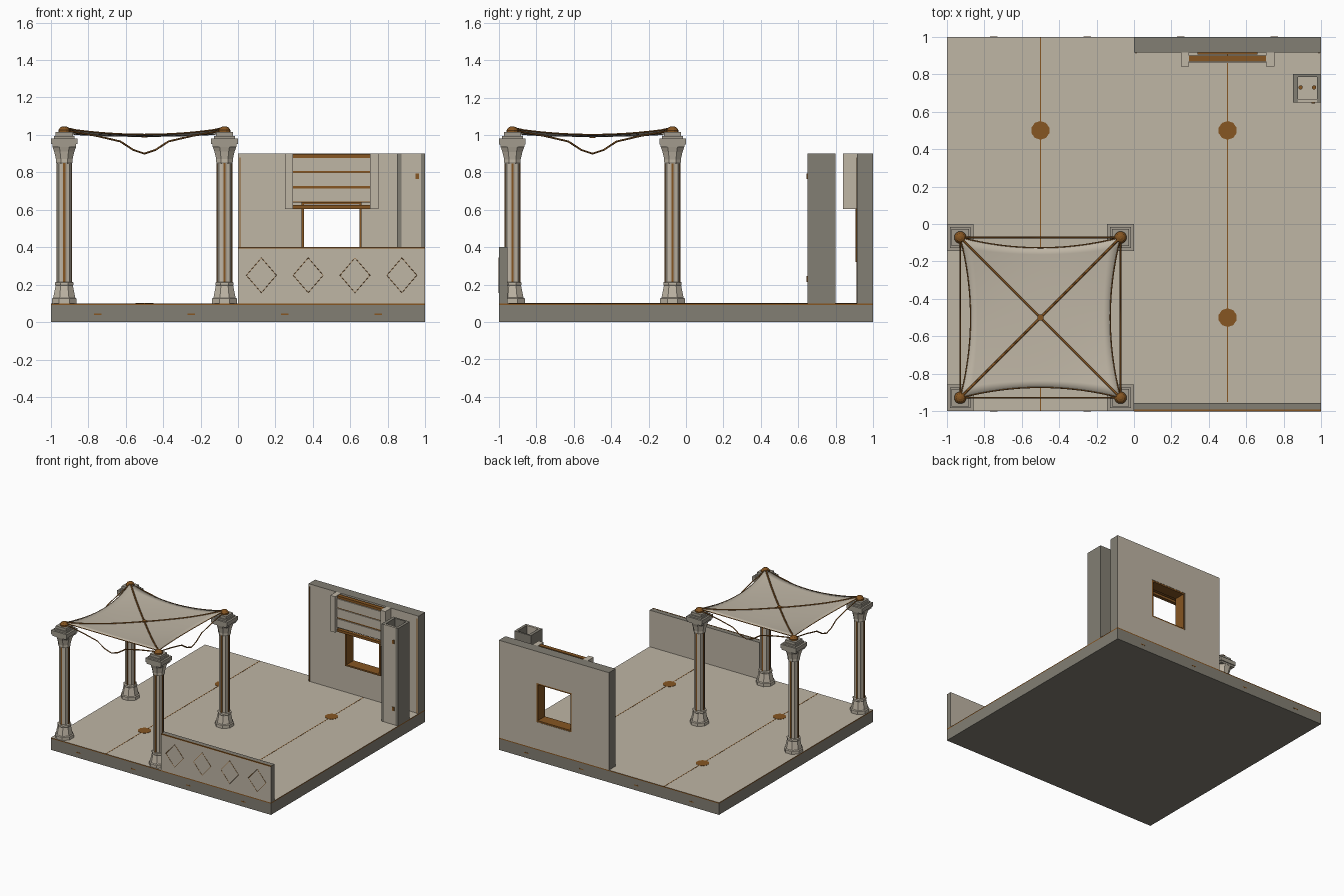
import bpy, bmesh, math
from mathutils import Vector

if "Cube" in bpy.data.objects:
    bpy.data.objects.remove(bpy.data.objects["Cube"], do_unlink=True)


def material(name, rgb):
    m = bpy.data.materials.new(name)
    m.use_nodes = True
    m.diffuse_color = (*rgb, 1)
    node = next(n for n in m.node_tree.nodes if n.type == 'BSDF_PRINCIPLED')
    node.inputs["Base Color"].default_value = (*rgb, 1)
    return m


SAND = material("sand_plaster", (0.52, 0.465, 0.376))
STONE = material("dark_stone", (0.225, 0.21, 0.172))
WORN = material("worn_stone", (0.36, 0.33, 0.27))
BROWN = material("rust_brown", (0.237, 0.092, 0.016))


def add(name, bm, mats, rule=None):
    bmesh.ops.recalc_face_normals(bm, faces=bm.faces)
    bm.normal_update()
    if rule:
        for f in bm.faces:
            f.material_index = rule(f)
    me = bpy.data.meshes.new(name)
    bm.to_mesh(me)
    bm.free()
    for m in mats:
        me.materials.append(m)
    ob = bpy.data.objects.new(name, me)
    bpy.context.collection.objects.link(ob)
    return ob


def box(name, x, y, z, mats, rule=None):
    bm = bmesh.new()
    bmesh.ops.create_cube(bm, size=1)
    for v in bm.verts:
        v.co = [a + (b - a) * (c + 0.5) for (a, b), c in zip((x, y, z), v.co)]
    return add(name, bm, mats if isinstance(mats, list) else [mats], rule)


def lathe(name, profile, sides, center, mat, turn=0.5, flute=1.0):
    """Stack of rings; a flute below 1 pulls every second vertex inwards."""
    bm = bmesh.new()
    rings = []
    for r, z in profile:
        ring = []
        for i in range(sides):
            a = (i + turn) * math.tau / sides
            k = r * (flute if i % 2 else 1)
            ring.append(bm.verts.new((center[0] + k * math.cos(a), center[1] + k * math.sin(a), z)))
        rings.append(ring)
    for lo, hi in zip(rings, rings[1:]):
        for i in range(sides):
            j = (i + 1) % sides
            bm.faces.new((lo[i], lo[j], hi[j], hi[i]))
    bm.faces.new(rings[0])
    bm.faces.new(rings[-1])
    return add(name, bm, [mat])


def rope(name, points, radius=0.004, closed=False):
    cu = bpy.data.curves.new(name, 'CURVE')
    cu.dimensions = '3D'
    cu.bevel_depth = radius
    cu.bevel_resolution = 0
    cu.use_fill_caps = True
    sp = cu.splines.new('POLY')
    sp.points.add(len(points) - 1)
    for p, co in zip(sp.points, points):
        p.co = (*co, 1)
    sp.use_cyclic_u = closed
    cu.materials.append(BROWN)
    ob = bpy.data.objects.new(name, cu)
    bpy.context.collection.objects.link(ob)


def top_face(f):
    return 1 if f.normal.z > 0.5 else 0


def cap_and_ends(f):
    return 1 if f.normal.z > 0.5 or abs(f.normal.x) > 0.5 else 0


# Floor slab with a rust band around its upper edge
box("floor_slab", (-1, 1), (-1, 1), (0, 0.092), STONE)
box("floor_top", (-1, 1), (-1, 1), (0.092, 0.1), [BROWN, SAND], top_face)
for x in (-0.5, 0.5):
    box("floor_groove", (x - 0.003, x + 0.003), (-0.95 if x > 0 else -1, 0.91 if x > 0 else 1),
        (0.1, 0.101), BROWN)
    for y in (-0.5, 0.5):
        lathe("floor_disc", [(0.05, 0.1), (0.05, 0.102)], 10, (x, y), BROWN)
for x in (-0.75, -0.25, 0.25, 0.75):
    for y in (-1, 1):
        box("slab_slot", (x - 0.02, x + 0.02), (y - 0.001, y + 0.001), (0.037, 0.045), BROWN)

# Low front wall with diamond outlines
box("low_wall", (0, 1), (-1, -0.955), (0.1, 0.4), [SAND, STONE], cap_and_ends)
box("low_wall_trim", (0, 1), (-1.001, -0.992), (0.393, 0.401), BROWN)
for i in range(4):
    cx = 0.125 + 0.25 * i
    rope("wall_diamond", [(cx + a, -0.999, 0.25 + b) for a, b in
                          ((0.08, 0), (0, 0.093), (-0.08, 0), (0, -0.093))], 0.003, True)

# Tall back wall around the window opening
WY = (0.915, 1)
W0, W1, S0, S1 = 0.34, 0.66, 0.32, 0.64
for name, x, z in (("back_wall_right", (0, W0), (0.1, 0.9)), ("back_wall_left", (W1, 1), (0.1, 0.9)),
                   ("back_wall_below", (W0, W1), (0.1, S0)), ("back_wall_above", (W0, W1), (S1, 0.9))):
    box(name, x, WY, z, [SAND, STONE], cap_and_ends)
for x in (0.007, 0.985):
    box("back_wall_trim", (x, x + 0.006), (0.912, 0.916), (0.1, 0.88), BROWN)

# Window frame
FY = (0.905, 0.998)
for x in (W0, W1 - 0.012):
    box("window_jamb", (x, x + 0.012), FY, (S0, S1), BROWN)
for z in (S0, S1 - 0.012):
    box("window_rail", (W0, W1), FY, (z, z + 0.012), BROWN)

# Roller shutter over the window
for x in (0.25, 0.705):
    box("shutter_bracket", (x, x + 0.045), (0.84, 0.916), (0.605, 0.9), SAND)
box("shutter_back", (0.295, 0.705), (0.868, 0.9), (0.64, 0.897), BROWN)
for z in (0.643, 0.727, 0.807):
    box("shutter_slat", (0.295, 0.705), (0.86, 0.87), (z, z + 0.07), SAND)
box("shutter_bar", (0.295, 0.705), (0.862, 0.89), (0.605, 0.625), BROWN)

# Hollow service duct in the corner
box("duct_side", (0.85, 0.875), (0.65, 0.8), (0.1, 0.9), STONE)
box("duct_side", (0.978, 1), (0.65, 0.8), (0.1, 0.9), STONE)
box("duct_back", (0.875, 0.978), (0.785, 0.8), (0.1, 0.9), STONE)
box("duct_front", (0.872, 0.978), (0.649, 0.668), (0.1, 0.9), SAND)
box("duct_inside", (0.875, 0.978), (0.668, 0.785), (0.1, 0.83), SAND)
for x in (0.89, 0.962):
    lathe("duct_bolt", [(0.012, 0.83), (0.012, 0.84)], 8, (x, 0.73), BROWN)
for z in (0.23, 0.78):
    box("duct_fitting", (0.948, 0.968), (0.644, 0.65), (z - 0.015, z + 0.015), BROWN)

# Four columns
MID, HALF = -0.5, 0.428
ROOT2 = math.sqrt(2)
for sx in (-1, 1):
    for sy in (-1, 1):
        c = (MID + sx * HALF, MID + sy * HALF)
        lathe("column_base", [(0.072, 0.1), (0.072, 0.125), (0.064, 0.13), (0.05, 0.195),
                              (0.053, 0.2), (0.053, 0.212), (0.042, 0.215)], 8, c, SAND)
        lathe("column_shaft", [(0.041, 0.2), (0.041, 0.86)], 16, c, SAND, 0, 0.88)
        for dx, dy in ((1, 0), (-1, 0), (0, 1), (0, -1)):
            p = (c[0] + dx * 0.039, c[1] + dy * 0.039)
            w, d = (0.003, 0.006) if dx else (0.006, 0.003)
            box("column_stripe", (p[0] - w, p[0] + w), (p[1] - d, p[1] + d), (0.2, 0.95), BROWN)
        lathe("column_capital", [(0.044, 0.845), (0.048, 0.855), (0.048, 0.87), (0.058, 0.91),
                                 (0.068, 0.935), (0.068, 0.945)], 8, c, SAND)
        for r, z0, z1 in ((0.064, 0.935, 0.95), (0.071, 0.95, 0.982), (0.056, 0.982, 0.995),
                          (0.046, 0.995, 1.015)):
            lathe("column_cap", [(r * ROOT2, z0), (r * ROOT2, z1)], 4, c, WORN)
        lathe("column_finial", [(0.033, 1.01), (0.033, 1.025), (0.022, 1.04), (0.008, 1.046)],
              12, c, BROWN)


# Sagging canopy with scalloped edges
def cloth(u, v):
    x = u * (1 - 0.13 * (1 - v * v) * u * u)
    y = v * (1 - 0.13 * (1 - u * u) * v * v)
    z = 0.992 + 0.01 * (u * u + v * v) + 0.023 * u * u * v * v
    return Vector((MID + HALF * x, MID + HALF * y, z))


N = 16
STEPS = [-1 + 2 * i / N for i in range(N + 1)]
bm = bmesh.new()
bmesh.ops.create_grid(bm, x_segments=N, y_segments=N, size=1)
for v in bm.verts:
    v.co = cloth(v.co.x, v.co.y)
canopy = add("canopy_cloth", bm, [SAND])
canopy.data.shade_smooth()
solid = canopy.modifiers.new("thickness", 'SOLIDIFY')
solid.thickness = 0.004
solid.offset = 0

# Ropes along the edges and diagonals, and swags hanging between columns
SWAG = ((0, 1.025), (0.2, 0.995), (0.35, 0.965), (0.43, 0.92), (0.5, 0.9))
swag = list(SWAG) + [(1 - t, z) for t, z in reversed(SWAG[:-1])]
for s in (-1, 1):
    rope("canopy_edge_rope", [cloth(u, s) for u in STEPS])
    rope("canopy_edge_rope", [cloth(s, u) for u in STEPS])
    rope("canopy_diagonal_rope", [cloth(u, s * u) + Vector((0, 0, 0.003)) for u in STEPS], 0.006)
    rope("canopy_swag", [(MID + HALF * (2 * t - 1), MID + s * HALF, z) for t, z in swag], 0.005)
    rope("canopy_swag", [(MID + s * HALF, MID + HALF * (2 * t - 1), z) for t, z in swag], 0.005)
lathe("canopy_hub", [(0.018, 0.985), (0.018, 1.003)], 8, (MID, MID), BROWN)
